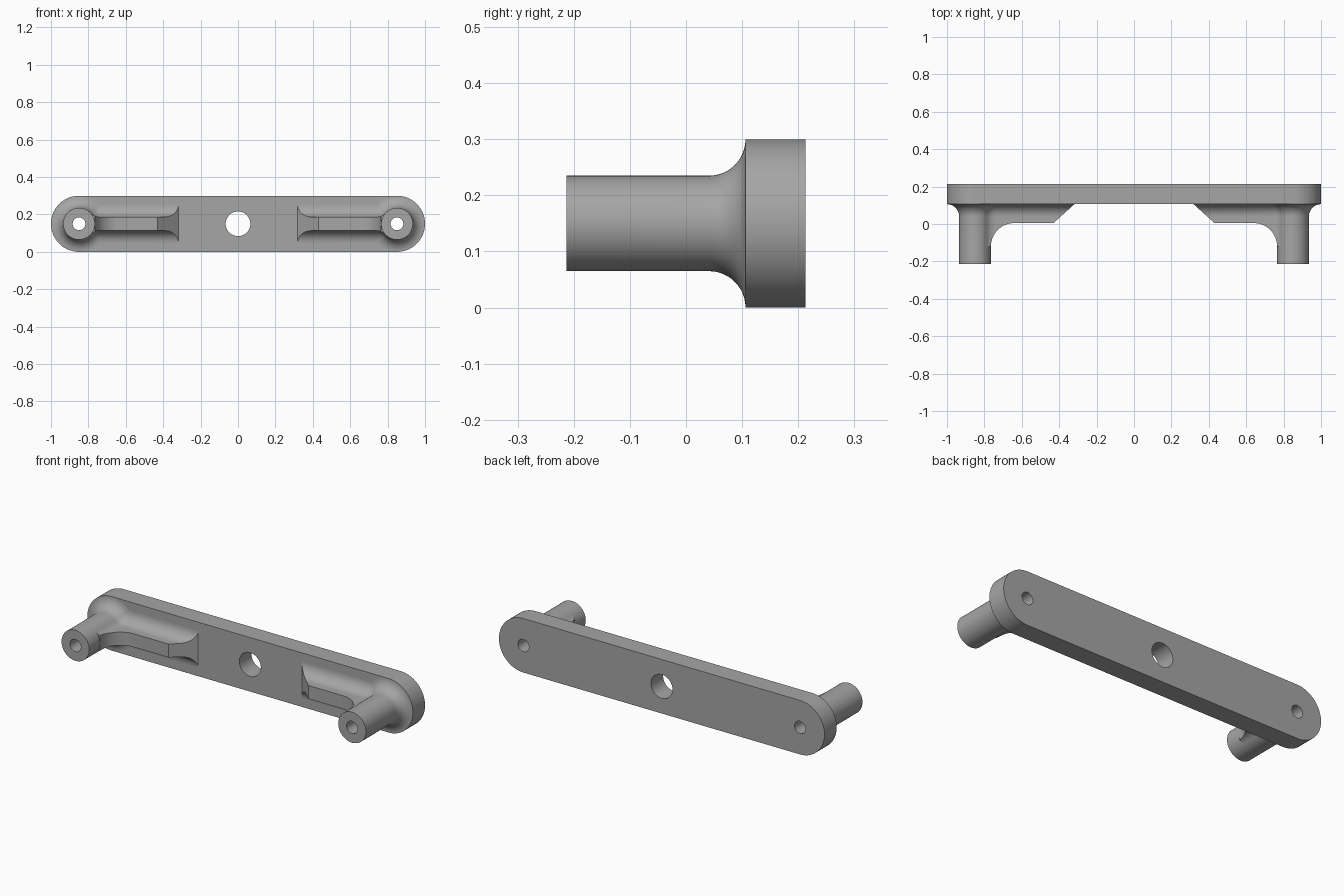
import bpy, bmesh
from math import sin, cos, pi, sqrt, atan2, radians

cube = bpy.data.objects.get("Cube")
if cube:
    bpy.data.objects.remove(cube, do_unlink=True)

metal = bpy.data.materials.new("grey metal")
metal.use_nodes = True
GREY = (0.38, 0.38, 0.38, 1)
metal.diffuse_color = GREY
metal.node_tree.nodes["Principled BSDF"].inputs["Base Color"].default_value = GREY

MID = 0.15            # height of the centre line
POST_X = 0.85
POST_R, RIB_H, FILLET = 0.085, 0.037, 0.065
FRONT, FACE, BACK = -0.213, 0.106, 0.213
RIB_FRONT, RIB_END = 0.005, -0.12


def arc(cx, cy, r, a0, a1, n):
    return [(cx + r * cos(a0 + (a1 - a0) * i / n),
             cy + r * sin(a0 + (a1 - a0) * i / n)) for i in range(n + 1)]


def loft(name, rings):
    """Closed solid through rings that share a point count."""
    bm = bmesh.new()
    rows = [[bm.verts.new(p) for p in ring] for ring in rings]
    n = len(rows[0])
    for a, b in zip(rows, rows[1:]):
        for i in range(n):
            j = (i + 1) % n
            bm.faces.new((a[i], a[j], b[j], b[i]))
    bm.faces.new(rows[0])
    bm.faces.new(rows[-1])
    bmesh.ops.recalc_face_normals(bm, faces=bm.faces)
    mesh = bpy.data.meshes.new(name)
    bm.to_mesh(mesh)
    bm.free()
    mesh.materials.append(metal)
    obj = bpy.data.objects.new(name, mesh)
    bpy.context.collection.objects.link(obj)
    return obj


def at_y(plan, y):
    return [(x, y, MID + z) for x, z in plan]


def rod(name, x, r, y0, y1):
    plan = arc(x, 0, r, 0, 2 * pi, 64)[:-1]
    return loft(name, [at_y(plan, y0), at_y(plan, y1)])


def boolean(obj, tool, operation):
    mod = obj.modifiers.new("cut", 'BOOLEAN')
    mod.operation, mod.object, mod.solver = operation, tool, 'EXACT'
    bpy.ops.object.select_all(action='DESELECT')
    bpy.context.view_layer.objects.active = obj
    obj.select_set(True)
    bpy.ops.object.modifier_apply(modifier=mod.name)
    bpy.data.objects.remove(tool, do_unlink=True)


def keyhole(side, d):
    """Plan of post and rib, blended together and grown outward by d."""
    cz = RIB_H + FILLET
    reach = sqrt((POST_R + FILLET) ** 2 - cz ** 2)
    a = atan2(-cz, reach)
    half = [(0.25, RIB_H + d)]
    half += arc(POST_X - reach, cz, FILLET - d, -pi / 2, a, 10)
    half += arc(POST_X, 0, POST_R + d, a + pi, 0, 32)[1:]
    whole = half + [(x, -z) for x, z in reversed(half[:-1])]
    return [(side * x, z) for x, z in whole]


# Back bar with rounded ends and a central hole
plan = arc(POST_X, 0, MID, -pi / 2, pi / 2, 40) + arc(-POST_X, 0, MID, pi / 2, 1.5 * pi, 40)
bar = loft("back_bar", [at_y(plan, FACE), at_y(plan, BACK)])
boolean(bar, rod("hole_cutter", 0, 0.066, 0, 0.3), 'DIFFERENCE')
parts = [bar]

for side, label in ((1, "left"), (-1, "right")):
    # Filleted post base and rib, lofted from the bar towards the front
    rings = [at_y(keyhole(side, FILLET - 0.0005), FACE + 0.004)]
    for i in range(13):
        t = pi / 2 * i / 12
        d = min(FILLET * (1 - sin(t)), FILLET - 0.0005)
        rings.append(at_y(keyhole(side, d), FACE - FILLET + FILLET * cos(t)))
    rings.append(at_y(keyhole(side, 0), -0.15))
    base = loft(label + "_rib_and_base", rings)

    # Side outline of the rib: sloped inner end, flat front, curve up to the post
    outline = [(1.1, 0.15), (0.27, 0.15), (0.43, RIB_FRONT)]
    outline += arc(0.64, RIB_END, RIB_FRONT - RIB_END, pi / 2, 0, 20)
    outline += [(1.1, RIB_END)]
    trim = loft("trim", [[(side * x, y, z) for x, y in outline] for z in (-0.1, 0.4)])
    boolean(base, trim, 'INTERSECT')

    # Round post
    post = rod(label + "_post", side * POST_X, POST_R, FRONT, RIB_END + 0.001)

    # Screw hole through everything
    for part in (base, post, bar):
        boolean(part, rod("screw_cutter", side * POST_X, 0.034, -0.3, 0.3), 'DIFFERENCE')
    parts += [base, post]

bpy.ops.object.select_all(action='DESELECT')
for part in parts:
    part.select_set(True)
bpy.context.view_layer.objects.active = bar
bpy.ops.object.shade_smooth_by_angle(angle=radians(30))
